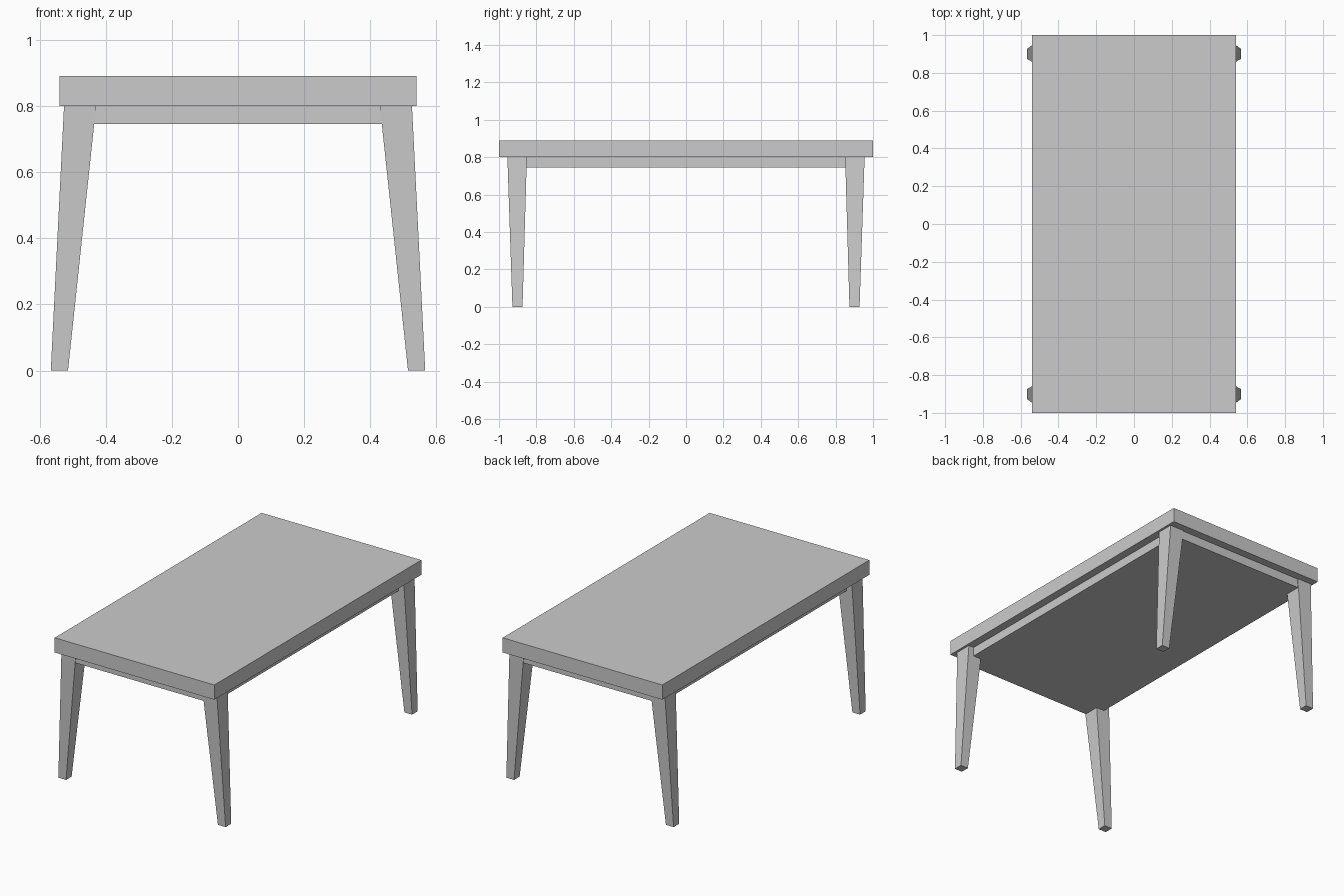
import bpy
import bmesh

if "Cube" in bpy.data.objects:
    bpy.data.objects.remove(bpy.data.objects["Cube"])


def loft(name, bottom, top):
    """Closed block between two rectangles given as (x0, x1, y0, y1, z)."""
    bm = bmesh.new()
    rings = []
    for x0, x1, y0, y1, z in (bottom, top):
        corners = ((x0, y0), (x1, y0), (x1, y1), (x0, y1))
        rings.append([bm.verts.new((x, y, z)) for x, y in corners])
    low, high = rings
    bm.faces.new(low[::-1])
    bm.faces.new(high)
    for i in range(4):
        j = (i + 1) % 4
        bm.faces.new((low[i], low[j], high[j], high[i]))
    bmesh.ops.recalc_face_normals(bm, faces=bm.faces)
    mesh = bpy.data.meshes.new(name)
    bm.to_mesh(mesh)
    bm.free()
    obj = bpy.data.objects.new(name, mesh)
    bpy.context.collection.objects.link(obj)
    return obj


def slab(name, hx, hy, z0, z1):
    return loft(name, (-hx, hx, -hy, hy, z0), (-hx, hx, -hy, hy, z1))


# Table top and the shallower inset apron block beneath it
slab("table_top", 0.54, 1.0, 0.80, 0.89)
slab("apron", 0.49, 0.95, 0.745, 0.80)

# Tapered legs splayed outward in x
for sx, side in ((-1, "left"), (1, "right")):
    for sy, end in ((-1, "front"), (1, "back")):
        loft(f"{end}_{side}_leg",
             (sx * 0.514, sx * 0.566, sy * 0.874, sy * 0.928, 0.0),
             (sx * 0.429, sx * 0.526, sy * 0.851, sy * 0.955, 0.80))
